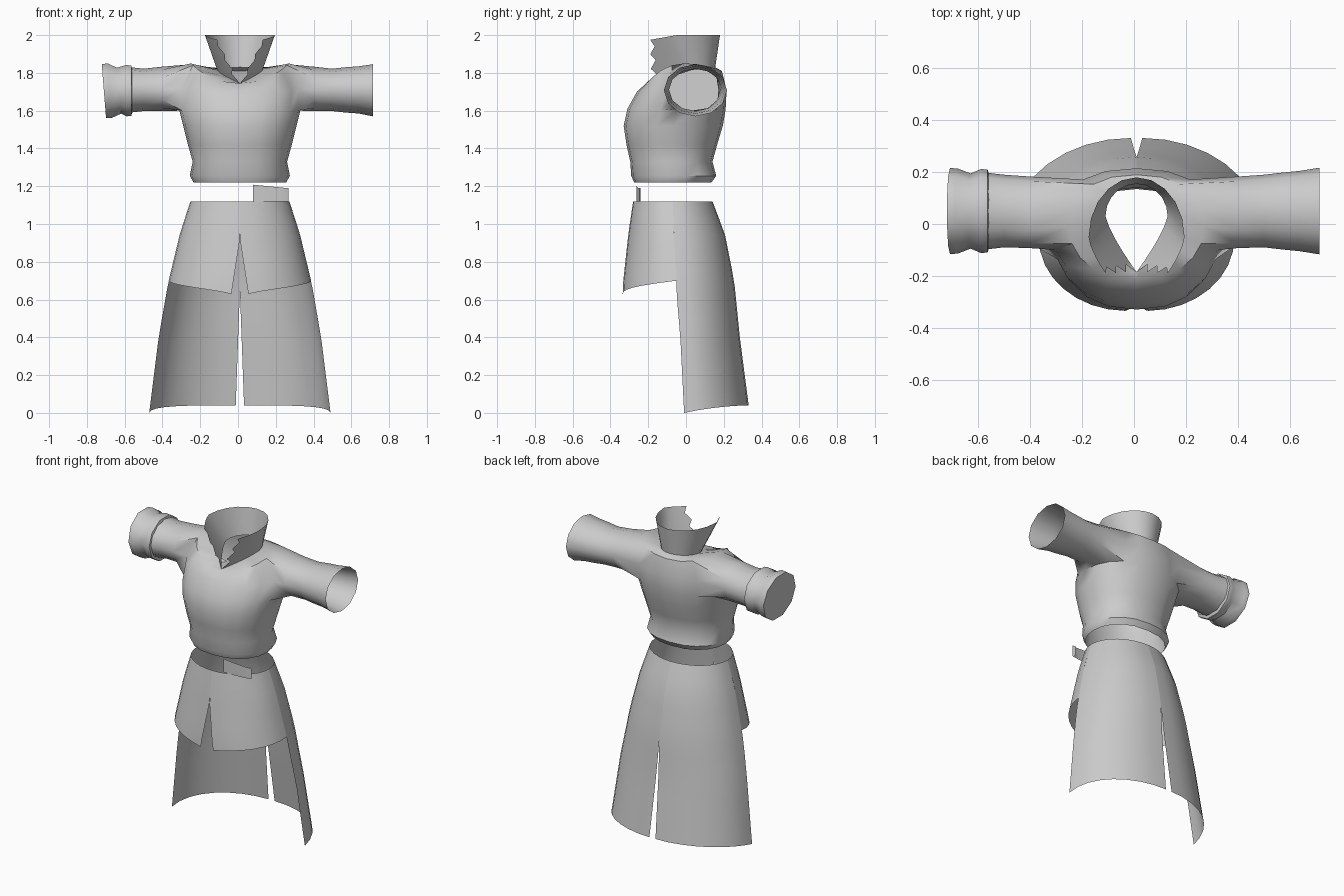
import bpy, bmesh, math

if "Cube" in bpy.data.objects:
    bpy.data.objects.remove(bpy.data.objects["Cube"])

CX = 0.01          # centre line of the garment
N = 20             # columns round the body
cloth = bpy.data.materials.new("grey_cloth")
cloth.diffuse_color = (0.6, 0.6, 0.6, 1)
cloth.use_nodes = True
cloth.node_tree.nodes["Principled BSDF"].inputs["Base Color"].default_value = cloth.diffuse_color


def finish(name, bm):
    bmesh.ops.remove_doubles(bm, verts=bm.verts, dist=0.0005)
    bmesh.ops.delete(bm, geom=[v for v in bm.verts if not v.link_faces], context='VERTS')
    bmesh.ops.recalc_face_normals(bm, faces=bm.faces)
    me = bpy.data.meshes.new(name)
    bm.to_mesh(me)
    bm.free()
    me.materials.append(cloth)
    ob = bpy.data.objects.new(name, me)
    bpy.context.collection.objects.link(ob)
    bpy.ops.object.select_all(action='DESELECT')
    ob.select_set(True)
    bpy.context.view_layer.objects.active = ob
    bpy.ops.object.shade_smooth_by_angle(angle=math.radians(45))
    return ob


def skin(bm, rows, closed=False, skip=()):
    """Quads between rows of vertices."""
    for r in range(len(rows) - 1):
        a, b = rows[r], rows[r + 1]
        n = len(a)
        for c in range(n if closed else n - 1):
            if (r, c) not in skip:
                d = (c + 1) % n
                bm.faces.new((a[c], a[d], b[d], b[c]))


def sheet(name, rows, closed=False, cap=False):
    bm = bmesh.new()
    vs = [[bm.verts.new(p) for p in row] for row in rows]
    skin(bm, vs, closed)
    if cap:
        bm.faces.new(vs[-1])
    return finish(name, bm)


def power(v, e):
    return math.copysign(abs(v) ** e, v)


def neck(a):
    """Teardrop neckline: 0 is the side, 90 the back, -90 the front point."""
    if a > 180:
        a -= 360
    s, c = math.sin(math.radians(a)), math.cos(math.radians(a))
    if a >= 0:
        return CX + 0.12 * c, 0.03 + 0.125 * s, 1.815 + 0.015 * s
    side = a if a >= -90 else -180 - a
    f = min(1.0, max(0.0, -side / 90))
    x = 0.12 * (1 - f ** 1.3) * (1 if c >= 0 else -1)
    return CX + x, 0.03 - 0.215 * f, 1.815 - 0.07 * f


# --- Top: body rings as (z front, z side, z back, half width, y front, y back)
body = [(1.22, 1.22, 1.22, .245, -.275, .135), (1.255, 1.255, 1.255, .265, -.29, .16),
        (1.33, 1.33, 1.33, .25, -.295, .14), (1.42, 1.42, 1.42, .275, -.315, .165),
        (1.52, 1.52, 1.52, .30, -.33, .195), (1.61, 1.60, 1.61, .32, -.31, .21),
        (1.70, 1.715, 1.71, .325, -.26, .215), (1.745, 1.85, 1.81, .26, -.21, .19)]
# sleeve rings as (x, y centre, z centre, y radius, z radius)
arm = [(.40, .045, 1.715, .138, .118), (.50, .05, 1.71, .14, .112), (.57, .05, 1.71, .148, .12)]
arm_end = [(.64, .05, 1.71, .155, .125), (.715, .05, 1.708, .167, .138)]

bm = bmesh.new()
angles = [i * 360 / N - 180 for i in range(N)]
rows = []
for zf, zs, zb, rx, yf, yb in body:
    row = []
    for a in angles:
        s, c = math.sin(math.radians(a)), math.cos(math.radians(a))
        ze = zb if s > 0 else zf
        row.append(bm.verts.new((CX + rx * power(c, .85), (yf + yb) / 2 + (yb - yf) / 2 * power(s, .95),
                                 ze + (zs - ze) * c * c)))
    rows.append(row)
rows.append([bm.verts.new(neck(a if a > -180 else 180)) for a in angles])

# arm holes: four columns by two rows on each side, set towards the back
holes = {1: [9, 10, 11, 12, 13], -1: [1, 0, 19, 18, 17]}
skip = set()
for side, cols in holes.items():
    for c in (cols[:-1] if side > 0 else cols[1:]):
        skip |= {(5, c), (6, c)}
skin(bm, rows, True, skip)
for side, cols in holes.items():
    rim = [rows[r][c] for r in (5, 7) for c in cols] + [rows[6][cols[0]], rows[6][cols[-1]]]
    rim.sort(key=lambda v: math.atan2(v.co.z - 1.73, v.co.y - .05))
    loops = [rim]
    for x, cy, cz, ry, rz in arm + (arm_end if side > 0 else []):
        loops.append([bm.verts.new((side * x, cy + ry * math.cos(t), cz + rz * math.sin(t)))
                      for t in [-math.pi + i * math.pi / 6 for i in range(12)]])
    skin(bm, loops, True)
finish("top_with_sleeves", bm)

# --- Turned-back cuff on one sleeve, closed at the end
cuff = [(-.56, .05, 1.705, .145, .12), (-.565, .05, 1.705, .16, .14), (-.59, .05, 1.706, .162, .143),
        (-.63, .05, 1.706, .145, .128), (-.68, .05, 1.706, .164, .152), (-.71, .05, 1.703, .166, .15)]
sheet("cuff", [[(x - .012 * math.sin(t) * (x < -.6), cy + ry * math.cos(t), cz + rz * math.sin(t))
                for t in [i * math.pi / 5 for i in range(10)]] for x, cy, cz, ry, rz in cuff], True, True)


# --- Standing collar with jagged front edges
def collar_top(a):
    side = 1 if a <= 90 else -1
    a = a if a <= 90 else 180 - a
    if a >= 0:
        r = math.radians(a)
        return CX + side * .185 * math.cos(r), -.05 + .23 * math.sin(r), 2.0
    f = -a / 90
    return CX + side * (.185 - .065 * f ** 1.5), -.05 - .14 * f, 2.0 - .025 * f


STEPS = 6
spread = [-90 + i * 360 / N for i in range(N + 1)]
collar = []
for j in range(STEPS + 1):
    t = j / STEPS
    row = [tuple(p + (q - p) * t for p, q in zip(neck(a), collar_top(a))) for a in spread]
    if j % 2:
        for end, nxt in ((0, 1), (-1, -2)):
            row[end] = tuple(p + (q - p) * .75 for p, q in zip(row[end], row[nxt]))
    collar.append(row)
sheet("collar", collar)

# --- Skirt outline as (z, half width, y front, y at side, y back)
outline = [(1.12, .262, -.28, -.07, .14), (.95, .317, -.305, -.065, .205), (.70, .377, -.332, -.05, .255),
           (.63, .39, -.335, -.05, .262), (.40, .43, -.335, -.03, .285), (0, .48, -.335, -.01, .337)]


def skirt_at(z):
    for p, q in zip(outline, outline[1:]):
        if z >= q[0]:
            t = (p[0] - z) / (p[0] - q[0])
            return [m + (n - m) * t for m, n in zip(p, q)][1:]
    return outline[-1][1:]


def panel(name, side, front, nv):
    rows = []
    for j in range(nv + 1):
        row = []
        for i in range(9):
            u = i / 8                                   # 0 at the slit, 1 at the side
            hem = .63 + .07 * u ** .8 if front else .04 * (1 - u ** 3)
            z = 1.12 + (hem - 1.12) * j / nv
            rx, yf, cy, yb = skirt_at(z)
            slit = .045 * max(0, (.92 - z) / .29) if front else .022 * max(0, (.65 - z) / .61)
            x = slit + (rx - slit) * math.sin(u * math.pi / 2)
            y = cy + ((yf if front else yb) - cy) * math.cos(u * math.pi / 2)
            row.append((CX + side * x, y, z))
        rows.append(row)
    sheet(name, rows)


for side, label in ((1, "left"), (-1, "right")):
    panel("front_skirt_panel_" + label, side, True, 7)
    panel("back_skirt_panel_" + label, side, False, 12)

# --- Loose belt end in front of the waist
plan = [(.08, -.262), (.14, -.262), (.20, -.258), (.25, -.252), (.268, -.246), (.25, -.24)]
sheet("belt_end", [[(x, y, z - (x - .08) * .1 * (z > 1.15)) for x, y in plan] for z in (1.12, 1.165, 1.208)])
